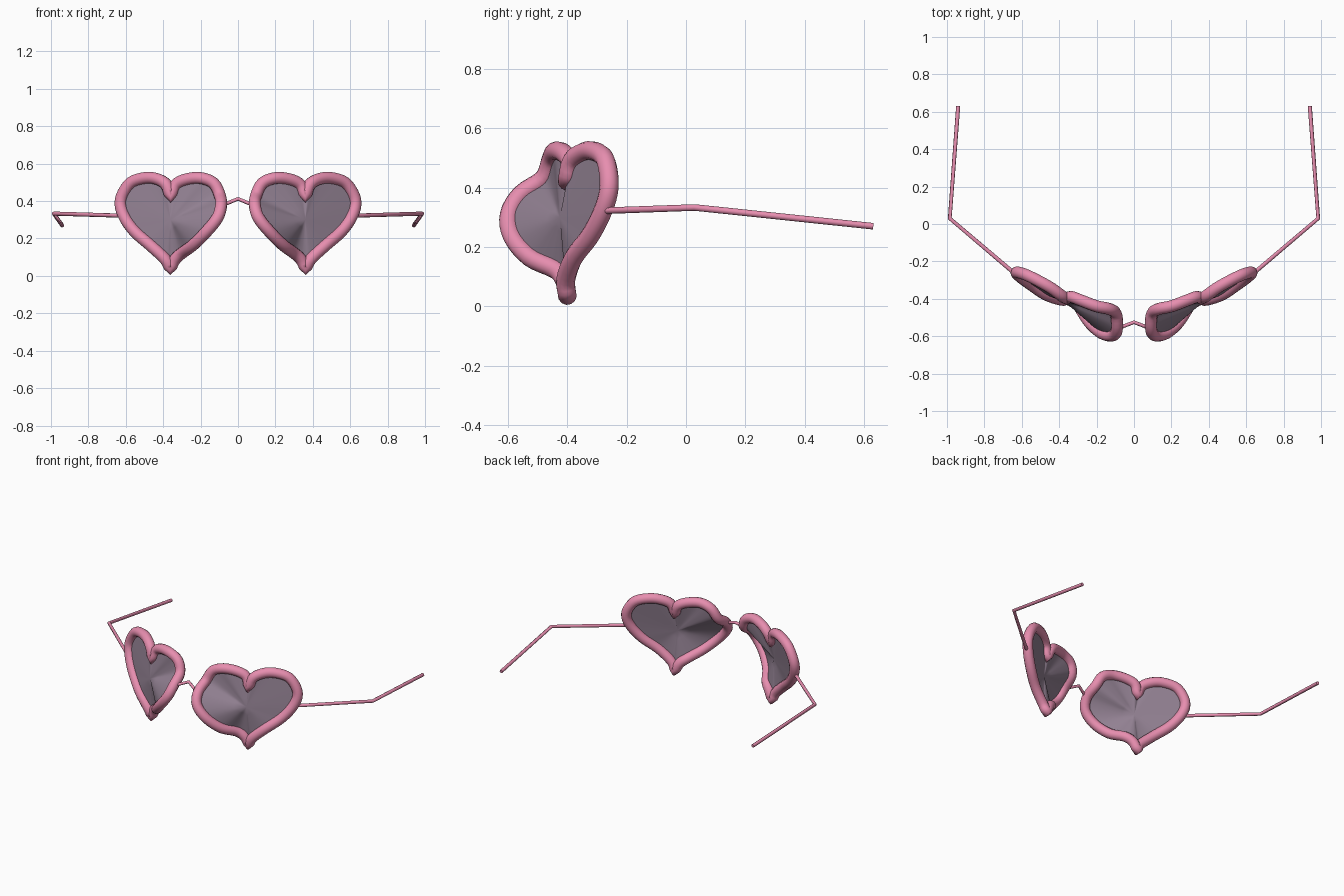
import bpy, bmesh
from mathutils import Vector

if "Cube" in bpy.data.objects:
    bpy.data.objects.remove(bpy.data.objects["Cube"])


def material(name, rgb):
    m = bpy.data.materials.new(name)
    m.diffuse_color = (*rgb, 1)
    m.use_nodes = True
    m.node_tree.nodes["Principled BSDF"].inputs["Base Color"].default_value = m.diffuse_color
    return m


PINK = material("pink", (0.80, 0.27, 0.43))
TINT = material("tinted_lens", (0.29, 0.22, 0.29))

# Heart centre line, right side: cleft -> outer lobe -> tip, then tip -> inner lobe -> cleft
OUTER = [(.36, -.40, .422), (.385, -.385, .49), (.44, -.345, .52), (.50, -.31, .523),
         (.57, -.275, .50), (.615, -.26, .44), (.628, -.262, .38), (.605, -.285, .31),
         (.55, -.325, .235), (.47, -.378, .165), (.39, -.405, .09), (.362, -.40, .037)]
INNER = [(.362, -.40, .037), (.335, -.41, .09), (.295, -.44, .125), (.24, -.525, .165),
         (.17, -.585, .235), (.11, -.595, .31), (.09, -.555, .378), (.097, -.48, .43),
         (.13, -.455, .495), (.20, -.44, .523), (.28, -.41, .515), (.335, -.39, .485),
         (.36, -.40, .422)]


def smooth_path(pts, n=4):
    # Catmull-Rom samples, last point left out
    p = [Vector(v) for v in pts]
    p = [p[0] * 2 - p[1]] + p + [p[-1] * 2 - p[-2]]
    out = []
    for i in range(1, len(p) - 2):
        a, b, c, d = p[i - 1:i + 3]
        for k in range(n):
            t = k / n
            out.append(0.5 * (2 * b + (c - a) * t + (2 * a - 5 * b + 4 * c - d) * t * t
                              + (3 * b - a - 3 * c + d) * t ** 3))
    return out


def tube(name, pts, radius, closed=False, res=2):
    cu = bpy.data.curves.new(name, 'CURVE')
    cu.dimensions = '3D'
    cu.bevel_depth = radius
    cu.bevel_resolution = res
    cu.use_fill_caps = not closed
    sp = cu.splines.new('POLY')
    sp.points.add(len(pts) - 1)
    for q, v in zip(sp.points, pts):
        q.co = (*v, 1)
    sp.use_cyclic_u = closed
    sp.use_smooth = True
    cu.materials.append(PINK)
    ob = bpy.data.objects.new(name, cu)
    bpy.context.collection.objects.link(ob)
    return ob


def lens(name, rim, centre):
    # Rings shrinking from the rim to the centre, closed with a fan
    bm = bmesh.new()
    c = Vector(centre)
    rings = [[bm.verts.new(c.lerp(v, s)) for v in rim] for s in (1, .75, .5, .25)]
    mid = bm.verts.new(c)
    n = len(rim)
    for i in range(n):
        j = (i + 1) % n
        for a, b in zip(rings, rings[1:]):
            bm.faces.new((a[i], a[j], b[j], b[i]))
        bm.faces.new((rings[-1][i], rings[-1][j], mid))
    bmesh.ops.recalc_face_normals(bm, faces=bm.faces)
    me = bpy.data.meshes.new(name)
    bm.to_mesh(me)
    bm.free()
    for f in me.polygons:
        f.use_smooth = True
    me.materials.append(TINT)
    ob = bpy.data.objects.new(name, me)
    bpy.context.collection.objects.link(ob)


heart = smooth_path(OUTER) + smooth_path(INNER)
for side, s in (("right", 1), ("left", -1)):
    flip = lambda v: Vector((v[0] * s, v[1], v[2]))
    rim = [flip(v) for v in heart]
    tube(side + "_heart_rim", rim, 0.032, closed=True, res=4)
    lens(side + "_lens", rim, flip((.36, -.425, .30)))
    # Temple arm with a hinge bend
    tube(side + "_temple", [flip(v) for v in
                            ((.62, -.28, .322), (.985, .03, .333), (.94, .63, .27))], 0.011)

# Nose bridge
tube("nose_bridge", [(-.09, -.56, .375), (0, -.525, .412), (.09, -.56, .375)], 0.01)
